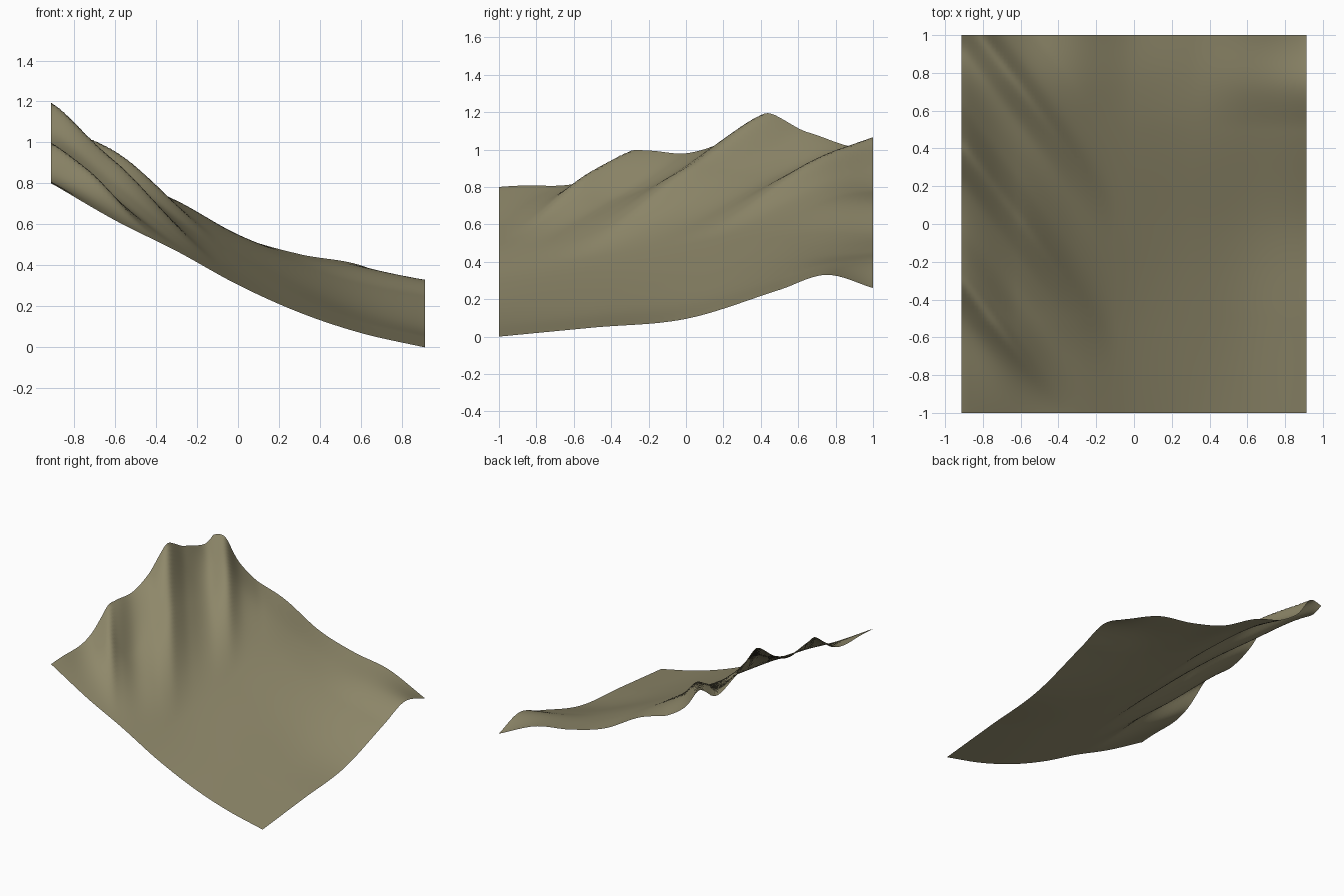
import bpy
import bmesh

cube = bpy.data.objects.get("Cube")
if cube:
    bpy.data.objects.remove(cube, do_unlink=True)

HALF_WIDTH = 0.913
COLUMNS, ROWS = 88, 96


def curve(keys, values, t):
    """Smooth interpolation through unevenly spaced keys."""
    last = len(keys) - 1
    t = min(max(t, keys[0]), keys[last])
    i = 0
    while i < last - 1 and t > keys[i + 1]:
        i += 1

    def slope(k):
        a, b = max(k - 1, 0), min(k + 1, last)
        return (values[b] - values[a]) / (keys[b] - keys[a])

    span = keys[i + 1] - keys[i]
    f = (t - keys[i]) / span
    ease = f * f * (3 - 2 * f)
    start = slope(i) * span * f * (1 - f) ** 2
    end = slope(i + 1) * span * f * f * (f - 1)
    return values[i] * (1 - ease) + values[i + 1] * ease + start + end


def linear_peak(u, centre, width):
    return max(0.0, 1 - abs(u - centre) / width)


def smooth(t):
    t = min(max(t, 0.0), 1.0)
    return t * t * (3 - 2 * t)


# Broad hillside: one height profile along y for each x station
station_x = [-0.91, -0.6, -0.3, 0, 0.3, 0.6, 0.91]
station_y = [-1, -0.5, 0, 0.5, 0.75, 1]
hillside = [
    [0.80, 0.84, 0.90, 0.97, 1.00, 0.97],
    [0.62, 0.69, 0.77, 0.83, 0.845, 0.81],
    [0.47, 0.535, 0.61, 0.685, 0.715, 0.71],
    [0.305, 0.37, 0.45, 0.53, 0.55, 0.545],
    [0.17, 0.235, 0.305, 0.40, 0.435, 0.455],
    [0.07, 0.12, 0.18, 0.31, 0.385, 0.40],
    [0, 0.048, 0.095, 0.25, 0.33, 0.26],
]

# Diagonal spurs: relief across them at the crest edge and further down
spur_u = [-1, -0.7, -0.5, -0.3, -0.2, 0, 0.2, 0.43, 0.65, 0.9, 1.13, 1.29, 1.5]
edge_relief = [0, -0.025, 0.01, 0.12, 0.12, 0.08, 0.115, 0.225, 0.1, 0.03, 0.14, 0.04, 0]
lower_relief = [0, -0.01, 0.03, 0.1, 0.07, 0.02, 0.055, 0.135, 0.06, 0.02, 0.11, 0.04, 0]


def height(x, y):
    base = curve(station_x, [curve(station_y, row, y) for row in hillside], x)
    drop = x + HALF_WIDTH
    u = y + 1.3 * drop
    blend = smooth(drop / 0.3)
    relief = (1 - blend) * curve(spur_u, edge_relief, u) + blend * curve(spur_u, lower_relief, u)
    # Sharpen the crests of the spurs
    relief += 0.01 * sum(linear_peak(u, c, 0.08) for c in (-0.3, 0.43, 1.13))
    # Spurs die out down the slope and towards the front edge
    fade = (1 - smooth((drop - 0.22) / 0.6)) * smooth((y + 1) / 0.5)
    return base + relief * fade


# Terrain sheet
bm = bmesh.new()
bmesh.ops.create_grid(bm, x_segments=COLUMNS, y_segments=ROWS, size=1)
for v in bm.verts:
    v.co.x *= HALF_WIDTH
    v.co.z = height(v.co.x, v.co.y)
lowest = min(v.co.z for v in bm.verts)
for v in bm.verts:
    v.co.z -= lowest
mesh = bpy.data.meshes.new("hillside_terrain")
bm.to_mesh(mesh)
bm.free()
terrain = bpy.data.objects.new("hillside_terrain", mesh)
bpy.context.collection.objects.link(terrain)

# Dry earth colour
earth = bpy.data.materials.new("dry_olive_earth")
earth.use_nodes = True
colour = (0.275, 0.248, 0.145, 1)
earth.diffuse_color = colour
shader = earth.node_tree.nodes["Principled BSDF"]
shader.inputs["Base Color"].default_value = colour
shader.inputs["Roughness"].default_value = 0.9
mesh.materials.append(earth)

bpy.context.view_layer.objects.active = terrain
terrain.select_set(True)
bpy.ops.object.shade_smooth_by_angle(angle=1.0)
